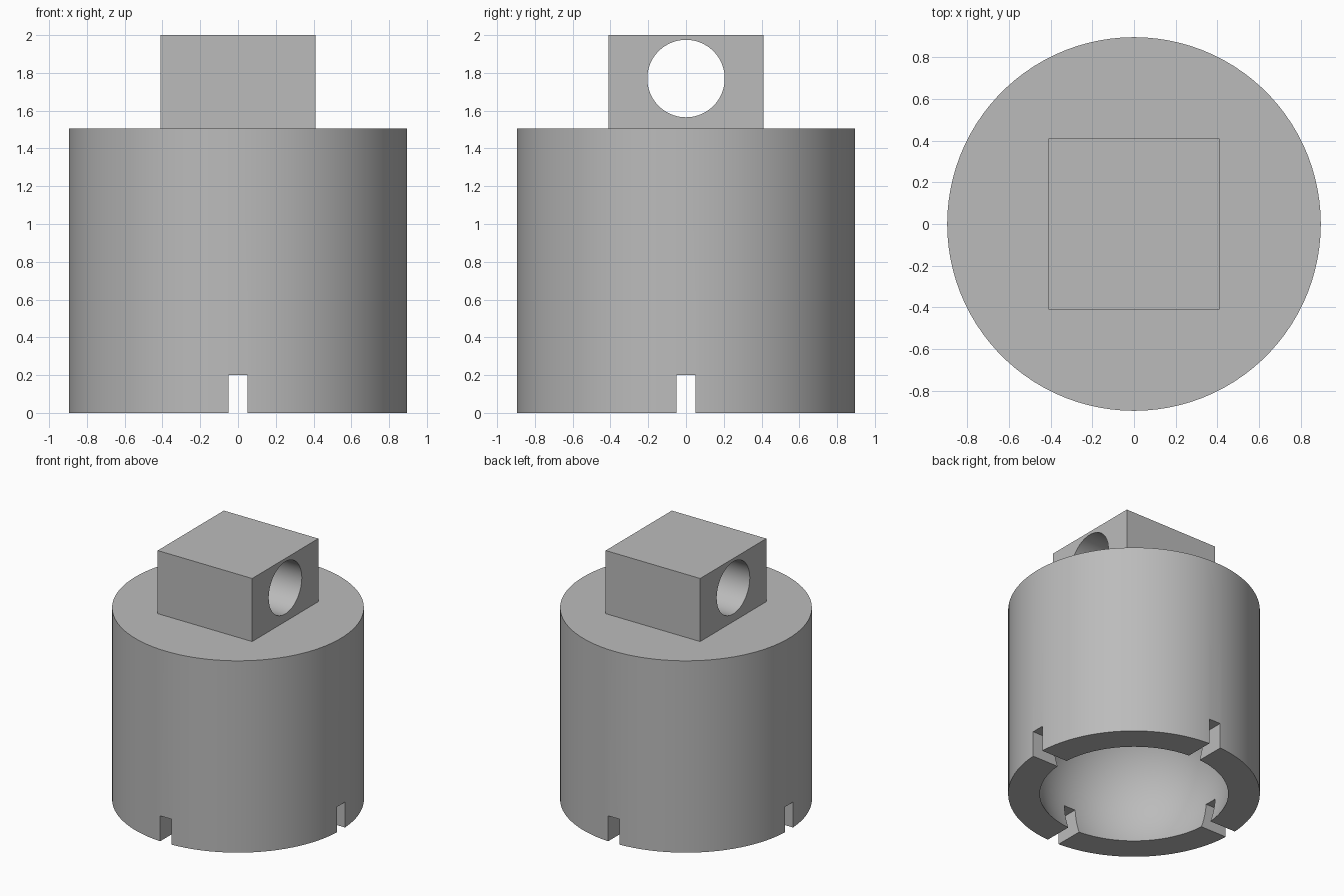
import bpy
import math
from math import cos, sin, pi

if "Cube" in bpy.data.objects:
    bpy.data.objects.remove(bpy.data.objects["Cube"], do_unlink=True)

SEGMENTS = 100
BODY_R, BODY_TOP, TOP = 0.895, 1.505, 2.0
BLOCK_W = 0.82
HOLE_R, HOLE_Z = 0.205, 1.77
SLOT_W, SLOT_H = 0.10, 0.20
SOCKET_R, SOCKET_Z = 0.715, 0.25

grey = bpy.data.materials.new("plain_grey")
grey.use_nodes = True
colour = (0.5, 0.5, 0.5, 1)
grey.diffuse_color = colour
grey.node_tree.nodes["Principled BSDF"].inputs["Base Color"].default_value = colour


def box(name, size, centre):
    bpy.ops.mesh.primitive_cube_add(size=1, location=centre)
    ob = bpy.context.object
    ob.name = name
    ob.scale = size
    bpy.ops.object.transform_apply(location=True, scale=True)
    return ob


def cylinder(name, radius, depth, centre, rotation=(0, 0, 0)):
    bpy.ops.mesh.primitive_cylinder_add(vertices=SEGMENTS, radius=radius, depth=depth,
                                        location=centre, rotation=rotation)
    ob = bpy.context.object
    ob.name = name
    return ob


def cut(target, cutters):
    """Subtract each cutter, bake the result and discard the cutters."""
    for cutter in cutters:
        cutter.hide_render = True
        mod = target.modifiers.new("cut", 'BOOLEAN')
        mod.operation, mod.solver, mod.object = 'DIFFERENCE', 'EXACT', cutter
        bpy.ops.object.select_all(action='DESELECT')
        target.select_set(True)
        bpy.context.view_layer.objects.active = target
        bpy.ops.object.modifier_apply(modifier=mod.name)
        bpy.data.objects.remove(cutter, do_unlink=True)


def finish(ob):
    ob.data.materials.clear()
    ob.data.materials.append(grey)
    bpy.ops.object.select_all(action='DESELECT')
    ob.select_set(True)
    bpy.context.view_layer.objects.active = ob
    bpy.ops.object.shade_smooth_by_angle(angle=math.radians(30))


# Round body with a ball socket in its underside and four flex slots
body = cylinder("socket_body", BODY_R, BODY_TOP, (0, 0, BODY_TOP / 2))
bpy.ops.mesh.primitive_uv_sphere_add(segments=SEGMENTS, ring_count=SEGMENTS // 2,
                                     radius=SOCKET_R, location=(0, 0, SOCKET_Z))
ball = bpy.context.object
slots = [box("slot_cutter", size, (0, 0, 0))
         for size in ((2.2, SLOT_W, 2 * SLOT_H), (SLOT_W, 2.2, 2 * SLOT_H))]
cut(body, [ball] + slots)
finish(body)

# Square block on top with a cross hole running along x
block = box("top_block", (BLOCK_W, BLOCK_W, TOP - BODY_TOP), (0, 0, (TOP + BODY_TOP) / 2))
cut(block, [cylinder("hole_cutter", HOLE_R, 1.2, (0, 0, HOLE_Z), (0, pi / 2, 0))])
finish(block)
